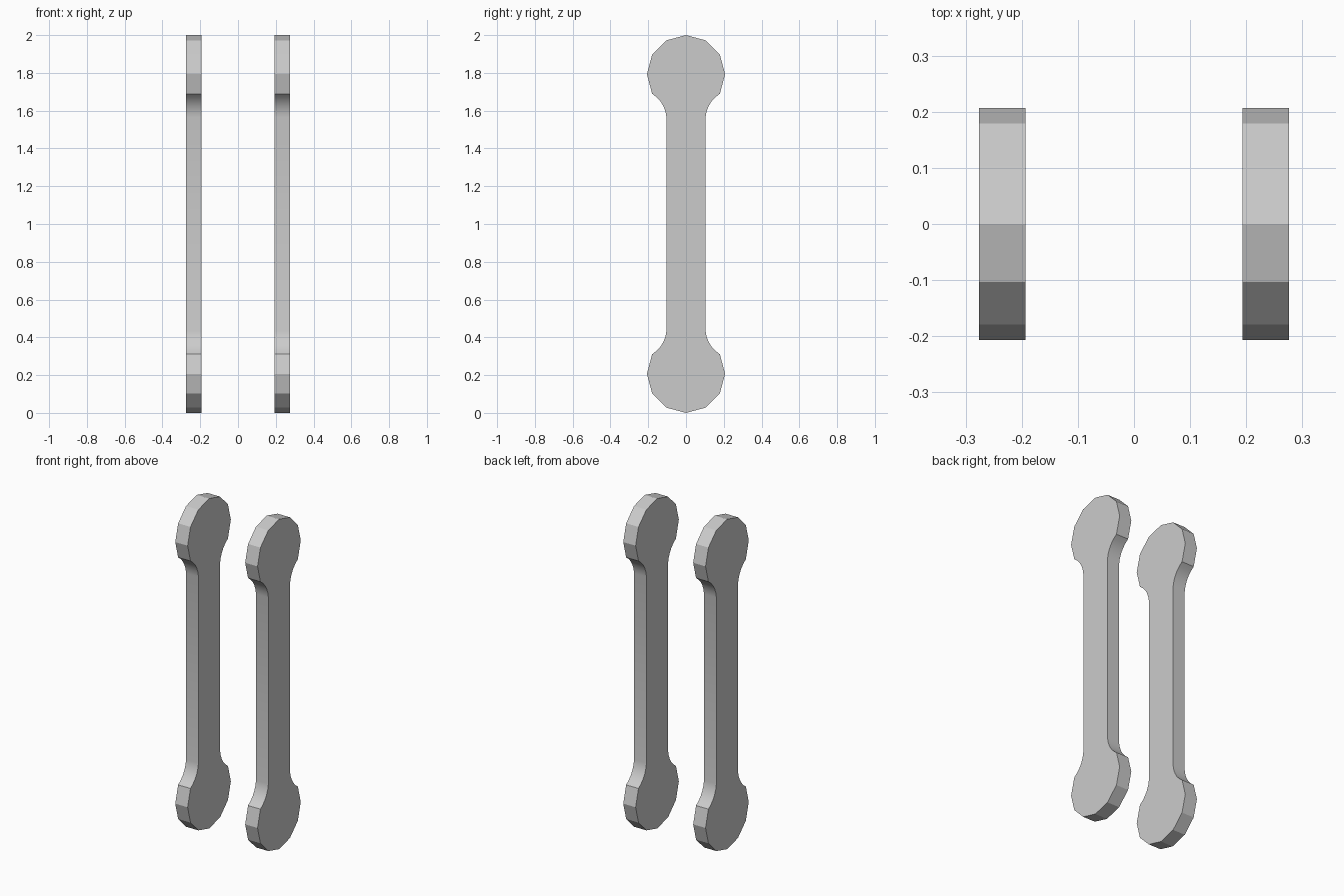
import bpy, bmesh, math
from mathutils import Vector

cube = bpy.data.objects.get("Cube")
if cube:
    bpy.data.objects.remove(cube, do_unlink=True)

RADIUS = 0.207      # round ends
HALF_SHAFT = 0.103
INNER, OUTER = 0.193, 0.276

grey = bpy.data.materials.new("plain grey")
grey.use_nodes = True
colour = (0.6, 0.6, 0.6, 1)
grey.diffuse_color = colour
grey.node_tree.nodes["Principled BSDF"].inputs["Base Color"].default_value = colour


def quarter_profile():
    """Lower end from its tip around to the shaft, as (y, z)."""
    pts = []
    for i in range(5):
        a = math.radians(30 * i)
        pts.append((RADIUS * math.sin(a), RADIUS * (1 - math.cos(a))))
    # curved neck into the shaft
    p0, p1, p2 = Vector(pts[-1]), Vector((0.112, 0.355)), Vector((HALF_SHAFT, 0.435))
    for i in range(1, 6):
        t = i / 5
        pts.append(tuple(p0 * (1 - t) ** 2 + p1 * 2 * t * (1 - t) + p2 * t * t))
    return pts


def make_bar(name, x):
    """Extrude the mirrored outline across the bar's thickness."""
    low = quarter_profile()
    side = low + [(y, 2 - z) for y, z in reversed(low)]
    outline = side + [(-y, z) for y, z in reversed(side[1:-1])]
    bm = bmesh.new()
    face = bm.faces.new([bm.verts.new((x, y, z)) for y, z in outline])
    ext = bmesh.ops.extrude_face_region(bm, geom=[face])
    moved = [v for v in ext["geom"] if isinstance(v, bmesh.types.BMVert)]
    bmesh.ops.translate(bm, verts=moved, vec=(OUTER - INNER, 0, 0))
    bmesh.ops.recalc_face_normals(bm, faces=bm.faces)
    mesh = bpy.data.meshes.new(name)
    bm.to_mesh(mesh)
    bm.free()
    mesh.materials.append(grey)
    obj = bpy.data.objects.new(name, mesh)
    bpy.context.collection.objects.link(obj)
    bpy.ops.object.select_all(action='DESELECT')
    obj.select_set(True)
    bpy.context.view_layer.objects.active = obj
    # neck stays smooth, end facets stay crisp
    bpy.ops.object.shade_smooth_by_angle(angle=math.radians(25))


make_bar("left_bar", INNER)
make_bar("right_bar", -OUTER)
